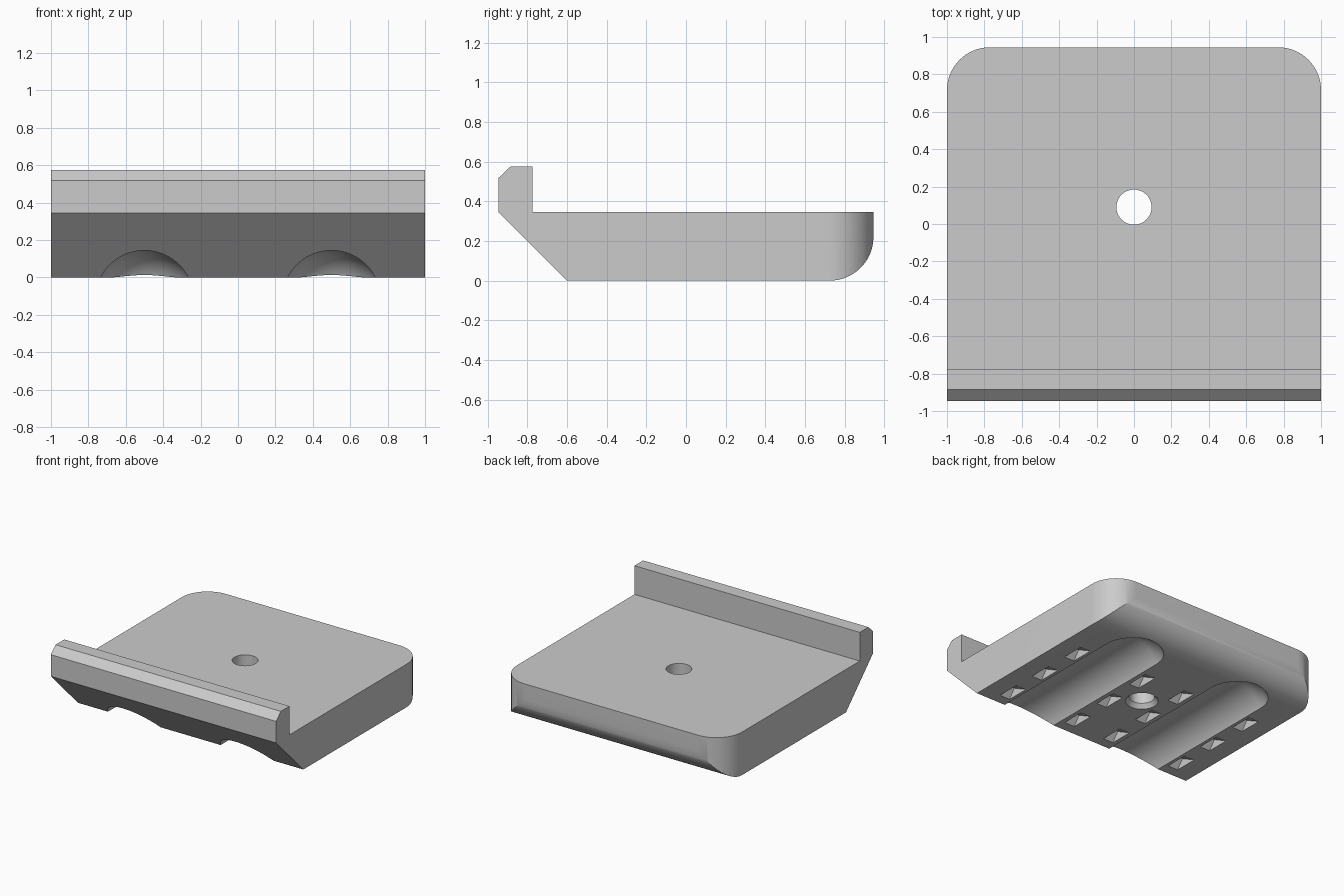
import bpy, bmesh, math
from mathutils import Matrix

if "Cube" in bpy.data.objects:
    bpy.data.objects.remove(bpy.data.objects["Cube"])

gray = bpy.data.materials.new("plain gray")
gray.diffuse_color = (0.6, 0.6, 0.6, 1)
gray.use_nodes = True
gray.node_tree.nodes["Principled BSDF"].inputs["Base Color"].default_value = gray.diffuse_color


def make(name, bm):
    bmesh.ops.recalc_face_normals(bm, faces=bm.faces)
    me = bpy.data.meshes.new(name)
    bm.to_mesh(me)
    bm.free()
    me.materials.append(gray)
    ob = bpy.data.objects.new(name, me)
    bpy.context.collection.objects.link(ob)
    return ob


def prism(name, pts, offset):
    """Extrude a closed outline of 3D points by an offset vector."""
    bm = bmesh.new()
    face = bm.faces.new([bm.verts.new(p) for p in pts])
    ext = bmesh.ops.extrude_face_region(bm, geom=[face])
    verts = [v for v in ext["geom"] if isinstance(v, bmesh.types.BMVert)]
    bmesh.ops.translate(bm, verts=verts, vec=offset)
    return make(name, bm)


def arc(cx, cy, r, a0, a1, n=16):
    angles = [math.radians(a0 + (a1 - a0) * i / n) for i in range(n + 1)]
    return [(cx + r * math.cos(a), cy + r * math.sin(a)) for a in angles]


def combine(target, cutter, operation):
    bpy.context.view_layer.objects.active = target
    mod = target.modifiers.new(cutter.name, 'BOOLEAN')
    mod.operation, mod.object, mod.solver = operation, cutter, 'EXACT'
    bpy.ops.object.modifier_apply(modifier=mod.name)
    bpy.data.objects.remove(cutter)


# Body: side profile with front lip, sloped underside and rounded back edge
profile = [(-0.6, 0)] + arc(0.725, 0.22, 0.22, -90, 0) + [
    (0.945, 0.345), (-0.775, 0.345), (-0.775, 0.575),
    (-0.885, 0.575), (-0.945, 0.518), (-0.945, 0.345)]
plate = prism("clamp_plate", [(-1, y, z) for y, z in profile], (2, 0, 0))

# Rounded back corners in plan
plan = [(-1, -1.2), (1, -1.2)] + arc(0.77, 0.715, 0.23, 0, 90)
plan += arc(-0.77, 0.715, 0.23, 90, 180)
combine(plate, prism("plan_outline", [(x, y, -0.2) for x, y in plan], (0, 0, 1)), 'INTERSECT')

# Two round-ended grooves along the underside
for x in (-0.5, 0.5):
    bm = bmesh.new()
    bmesh.ops.create_uvsphere(bm, u_segments=64, v_segments=32, radius=0.263,
                              matrix=Matrix.Rotation(math.pi / 2, 4, 'X'))
    for v in bm.verts:
        if v.co.y < -0.001:
            v.co.y -= 1.8
    bmesh.ops.translate(bm, verts=bm.verts, vec=(x, 0.57, -0.118))
    combine(plate, make("groove_cutter", bm), 'DIFFERENCE')

# Through hole with a chamfered lower rim
hole = [(x, y, -0.1) for x, y in arc(0, 0.09, 0.094, 0, 352.5, 47)]
combine(plate, prism("hole_cutter", hole, (0, 0, 0.6)), 'DIFFERENCE')
bm = bmesh.new()
bmesh.ops.create_cone(bm, cap_ends=True, segments=48, radius1=0.135, radius2=0.075,
                      depth=0.08, matrix=Matrix.Translation((0, 0.09, 0.02)))
combine(plate, make("rim_cutter", bm), 'DIFFERENCE')

# Rows of small wedge-shaped pockets in the underside
for x in (-0.805, -0.185, 0.185, 0.805):
    for y in (-0.42, -0.055, 0.315):
        wedge = [(x - 0.045, y - 0.095, 0), (x - 0.045, y - 0.115, -0.03),
                 (x - 0.045, y + 0.115, -0.03), (x - 0.045, y + 0.095, 0),
                 (x - 0.045, y - 0.04, 0.07)]
        combine(plate, prism("pocket_cutter", wedge, (0.09, 0, 0)), 'DIFFERENCE')

bpy.ops.object.select_all(action='DESELECT')
plate.select_set(True)
bpy.context.view_layer.objects.active = plate
bpy.ops.object.shade_smooth_by_angle(angle=math.radians(25))
